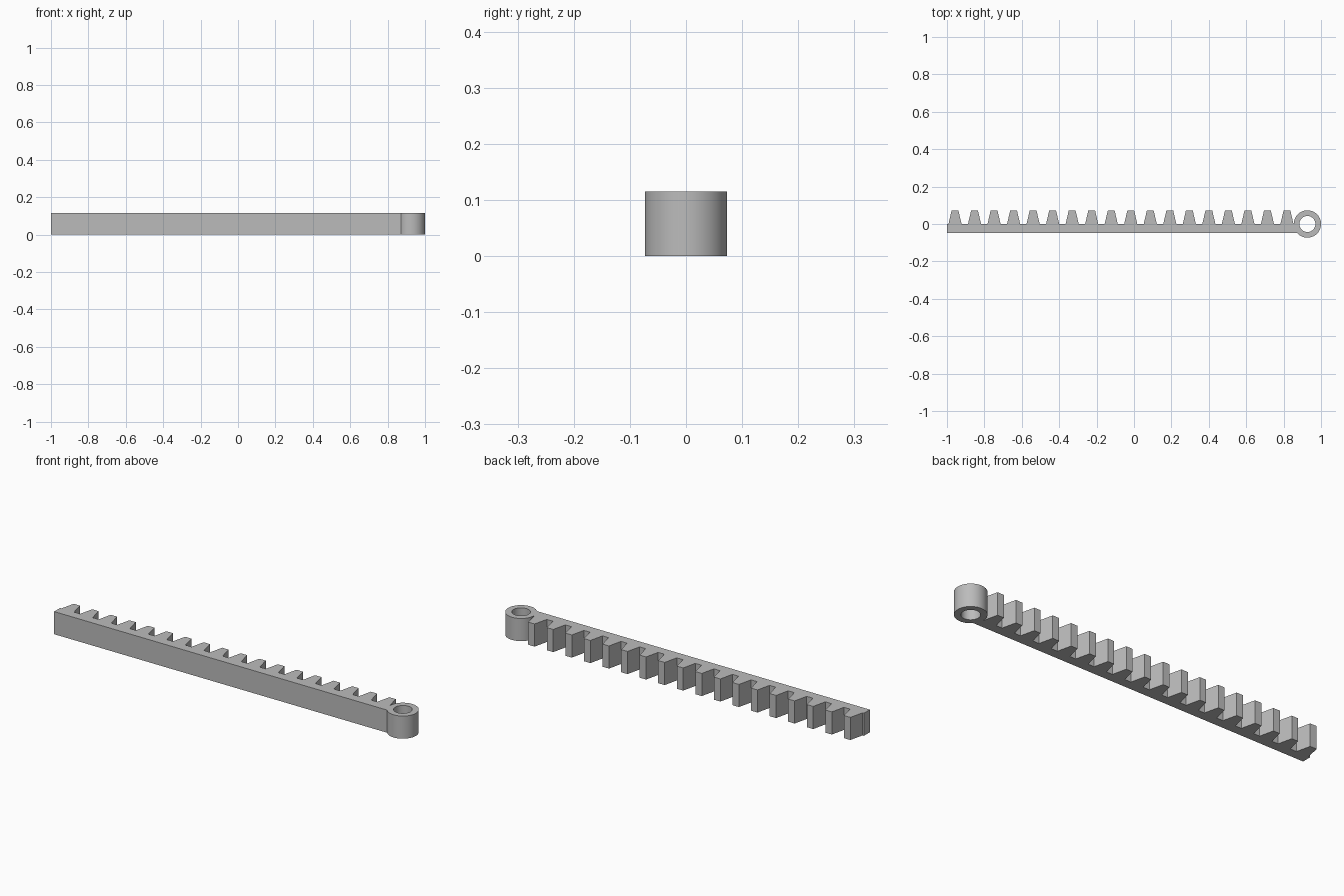
import bpy, bmesh
from math import asin, cos, sin, pi, radians

HEIGHT = 0.115
EYE_X, EYE_R, HOLE_R = 0.927, 0.073, 0.043
BACK_Y, TIP_Y = -0.048, 0.073
TEETH, PITCH, FIRST = 18, 0.1044, -0.957
ROOT_HALF, TIP_HALF = 0.035, 0.018

if "Cube" in bpy.data.objects:
    bpy.data.objects.remove(bpy.data.objects["Cube"])

grey = bpy.data.materials.new("plain grey")
grey.use_nodes = True
grey.diffuse_color = (0.5, 0.5, 0.5, 1)
grey.node_tree.nodes["Principled BSDF"].inputs["Base Color"].default_value = (0.5, 0.5, 0.5, 1)


def arc(radius, start, end, steps):
    """Points along an arc around the eye."""
    angles = [start + (end - start) * i / steps for i in range(steps + 1)]
    return [(EYE_X + radius * cos(a), radius * sin(a)) for a in angles]


def prism(name, outline, z0, z1):
    """Extrude a flat outline straight up."""
    bm = bmesh.new()
    face = bm.faces.new([bm.verts.new((x, y, z0)) for x, y in outline])
    grown = bmesh.ops.extrude_face_region(bm, geom=[face])["geom"]
    top = [v for v in grown if isinstance(v, bmesh.types.BMVert)]
    bmesh.ops.translate(bm, verts=top, vec=(0, 0, z1 - z0))
    bmesh.ops.recalc_face_normals(bm, faces=bm.faces)
    mesh = bpy.data.meshes.new(name)
    bm.to_mesh(mesh)
    bm.free()
    mesh.materials.append(grey)
    obj = bpy.data.objects.new(name, mesh)
    bpy.context.collection.objects.link(obj)
    return obj


# Rack outline: back edge, rounded eye, then teeth from right to left
outline = [(-1, BACK_Y)]
outline += arc(EYE_R, asin(-BACK_Y / EYE_R) - pi, pi, 72)
for i in reversed(range(TEETH)):
    x = FIRST + i * PITCH
    outline += [(x + ROOT_HALF, 0), (x + TIP_HALF, TIP_Y),
                (x - TIP_HALF, TIP_Y), (x - ROOT_HALF, 0)]
outline.append((-1, 0))
rack = prism("toothed_rack", outline, 0, HEIGHT)

# Pin hole through the eye
cutter = prism("hole_cutter", arc(HOLE_R, 0, 2 * pi, 64)[:-1], -0.1, HEIGHT + 0.1)
cutter.hide_render = True
cut = rack.modifiers.new("pin hole", "BOOLEAN")
cut.operation = "DIFFERENCE"
cut.solver = "EXACT"
cut.object = cutter

bpy.ops.object.select_all(action="DESELECT")
rack.select_set(True)
bpy.context.view_layer.objects.active = rack
bpy.ops.object.modifier_apply(modifier=cut.name)
bpy.data.objects.remove(cutter)
bpy.ops.object.shade_smooth_by_angle(angle=radians(30))
